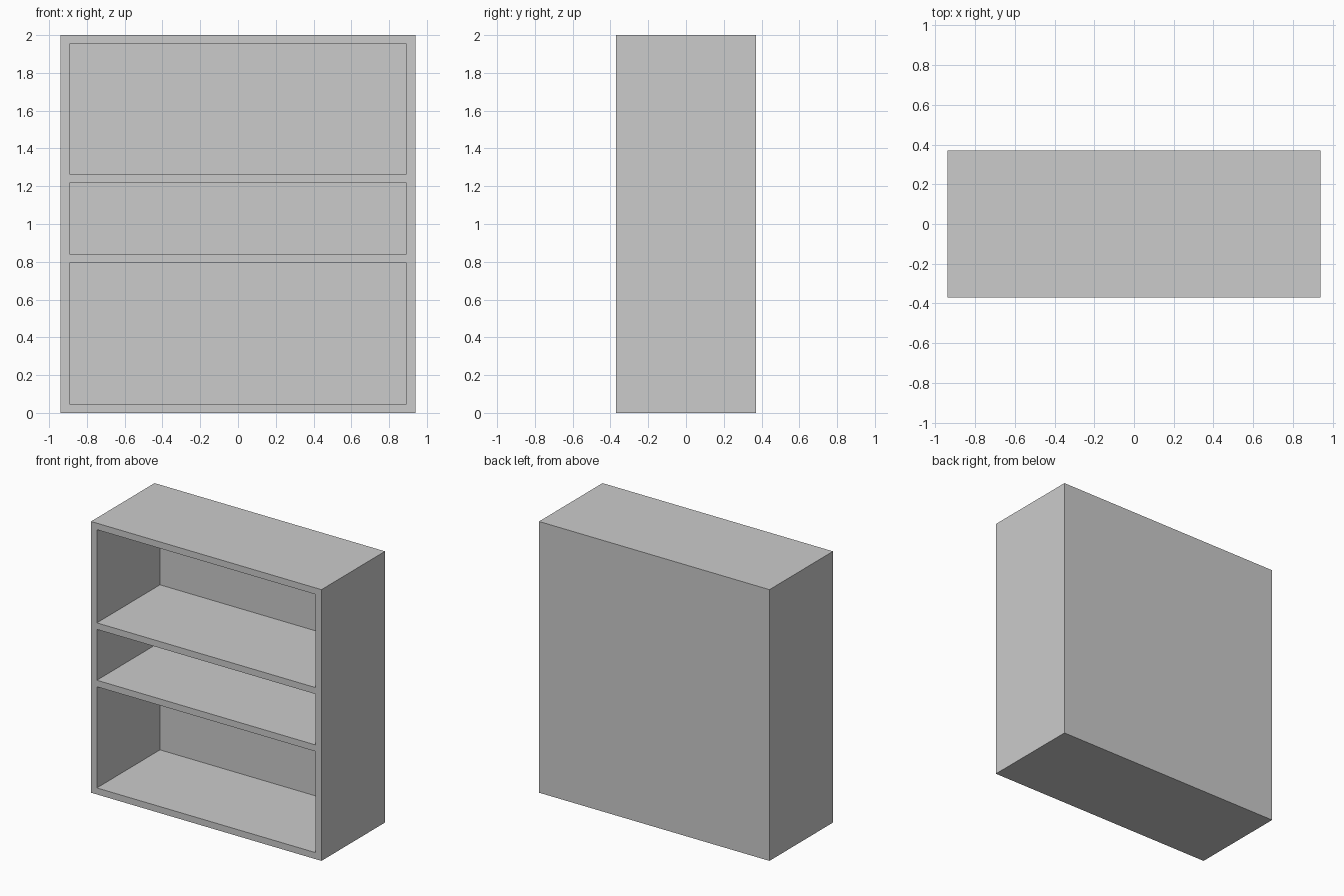
import bpy

if "Cube" in bpy.data.objects:
    bpy.data.objects.remove(bpy.data.objects["Cube"])

WIDTH, DEPTH, HEIGHT = 1.88, 0.74, 2.0
BOARD = 0.048   # thickness of sides, shelves, top and bottom
BACK = 0.005    # thin back panel


def box(name, x0, x1, y0, y1, z0, z1):
    bpy.ops.mesh.primitive_cube_add(size=1, location=((x0 + x1) / 2, (y0 + y1) / 2, (z0 + z1) / 2))
    ob = bpy.context.object
    ob.name = name
    ob.scale = (x1 - x0, y1 - y0, z1 - z0)
    bpy.ops.object.transform_apply(location=False, rotation=False, scale=True)
    return ob


# Outer cabinet body
hw, hd = WIDTH / 2, DEPTH / 2
cabinet = box("bookcase", -hw, hw, -hd, hd, 0, HEIGHT)

# Three open compartments, cut in from the front
levels = {"lower": (BOARD, 0.794), "middle": (0.842, 1.217), "upper": (1.265, HEIGHT - BOARD)}
for level, (z0, z1) in levels.items():
    cutter = box(level + "_opening", -hw + BOARD, hw - BOARD, -hd - 0.1, hd - BACK, z0, z1)
    mod = cabinet.modifiers.new(level + "_opening", 'BOOLEAN')
    mod.operation = 'DIFFERENCE'
    mod.solver = 'EXACT'
    mod.object = cutter
    bpy.context.view_layer.objects.active = cabinet
    bpy.ops.object.modifier_apply(modifier=mod.name)
    bpy.data.objects.remove(cutter)
